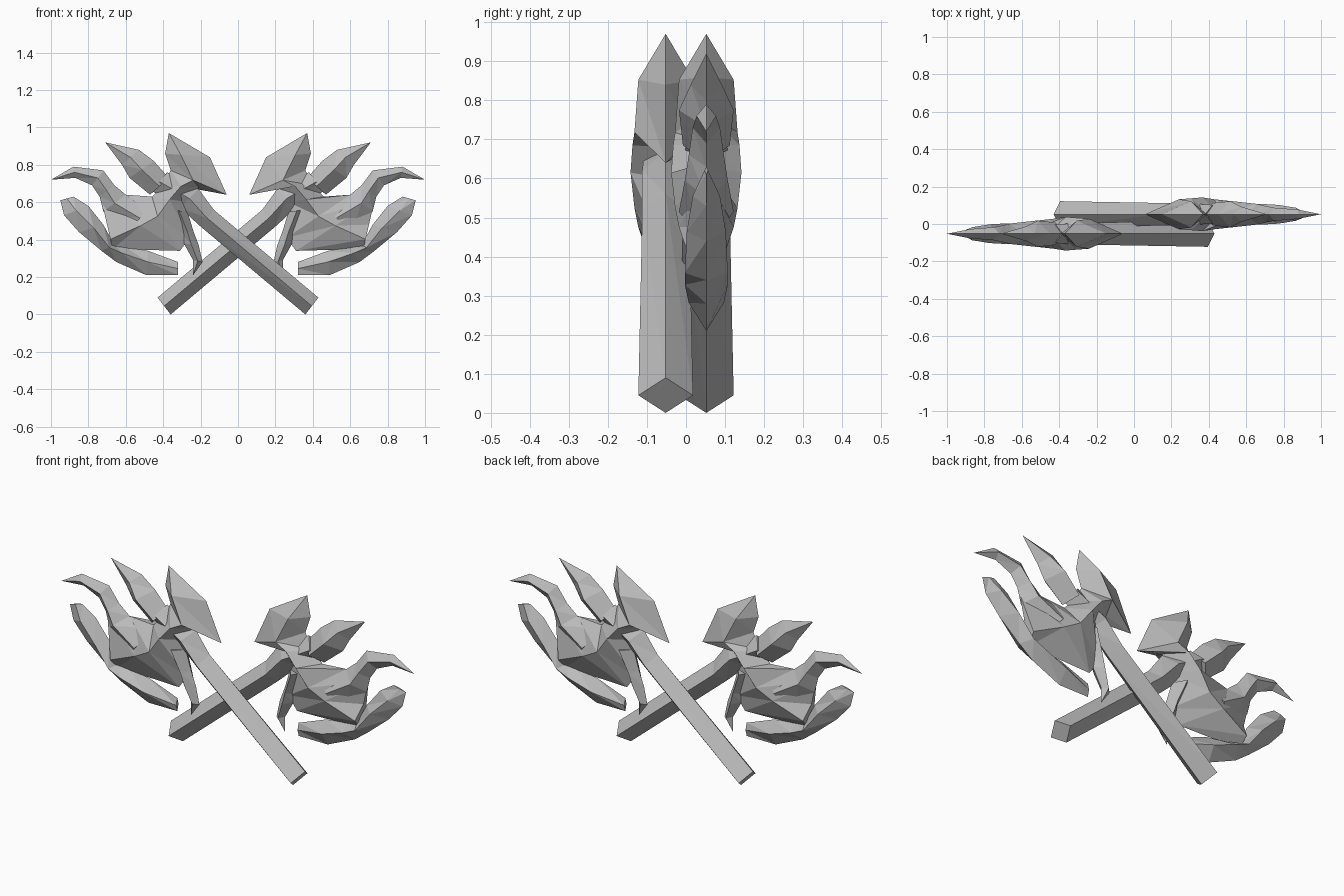
import bpy, bmesh
from mathutils import Vector

cube = bpy.data.objects.get("Cube")
if cube:
    bpy.data.objects.remove(cube, do_unlink=True)

steel = bpy.data.materials.new("plain_grey")
steel.use_nodes = True
grey = (0.5, 0.5, 0.5, 1)
steel.diffuse_color = grey
for node in steel.node_tree.nodes:
    if node.type == 'BSDF_PRINCIPLED':
        node.inputs["Base Color"].default_value = grey

OFFSET = 0.052  # each axe lies this far from the middle plane


def loft(name, stations, side):
    """Loft diamond sections. A station holds the two sharp edge points (x, z),
    the half thickness and the ridge position between the edges, in hundredths."""
    bm = bmesh.new()
    rings = []
    for edge_a, edge_b, half, ridge in stations:
        a = Vector((edge_a[0], 0, edge_a[1])) / 100
        b = Vector((edge_b[0], 0, edge_b[1])) / 100
        middle = a.lerp(b, ridge)
        thick = Vector((0, half / 100, 0))
        ring = []
        for p in (a, middle + thick, b, middle - thick):
            # the second axe is the first one turned half way round z
            ring.append(bm.verts.new((side * p.x, side * (p.y + OFFSET), p.z)))
        rings.append(ring)
    for lower, upper in zip(rings, rings[1:]):
        for i in range(4):
            j = (i + 1) % 4
            # split into triangles for crisp facets
            bm.faces.new((lower[i], lower[j], upper[j]))
            bm.faces.new((lower[i], upper[j], upper[i]))
    bm.faces.new(rings[0])
    bm.faces.new(rings[-1])
    bmesh.ops.remove_doubles(bm, verts=bm.verts, dist=0.0005)
    bmesh.ops.dissolve_degenerate(bm, edges=bm.edges, dist=0.0005)
    bmesh.ops.recalc_face_normals(bm, faces=bm.faces)
    mesh = bpy.data.meshes.new(name)
    bm.to_mesh(mesh)
    bm.free()
    mesh.materials.append(steel)
    obj = bpy.data.objects.new(name, mesh)
    bpy.context.collection.objects.link(obj)
    return obj


# Square shaft set on its corner, widening where it enters the head
handle = [
    ((-43, 9), (-36, 0), 7, .5),
    ((13, 56), (20, 47), 6, .5),
    ((21, 67), (31, 57), 6, .5),
    ((38, 76), (46, 66), 5, .5),
]

# Pointed finial at the far end of the shaft
top_spike = [
    ((37, 73), (47, 64), 6, .5),
    ((45, 82), (58, 73), 7, .5),
    ((53, 88), (62, 80), 4, .5),
    ((71, 92), (71, 92), 0, .5),
]

# Beak behind the shaft, running through the neck into the blade root
head = [
    ((37, 97), (37, 97), 0, .5),
    ((39, 86), (15, 84), 7, .35),
    ((36, 77), (6, 64), 8, .4),
    ((40, 69), (21, 68), 8.5, .5),
    ((46, 63), (27, 60), 9, .5),
    ((60, 64), (26, 41), 8, .5),
    ((73, 61), (31, 34), 7, .5),
    ((70, 48), (67, 35), 4.5, .6),
]

# Upper blade horn sweeping outwards
horn = [
    ((45, 61), (60, 42), 7, .5),
    ((60, 64), (72, 55), 5.5, .5),
    ((66, 69), (74, 63), 4.5, .5),
    ((72, 77), (78, 69), 3.5, .5),
    ((88, 79), (87, 73), 2.5, .5),
    ((100, 72), (100, 72), 0, .5),
]

# Crescent cutting edge below the head
crescent = [
    ((88, 63), (95, 61), 0.5, .5),
    ((80, 58), (93, 53), 3.5, .5),
    ((72, 48), (85, 44), 5, .4),
    ((66, 37), (73, 34), 5.5, .4),
    ((60, 36), (65, 28), 5.5, .4),
    ((48, 34), (49, 21), 4.5, .45),
    ((32, 28), (32, 21), 1, .5),
]

# Small claw hanging beside the shaft
claw = [
    ((36, 56), (27, 55), 6, .5),
    ((30, 43), (24, 45), 4.5, .5),
    ((29, 38), (21, 37), 4, .5),
    ((24, 29), (19, 28), 2.5, .5),
    ((24, 21), (24, 21), 0, .5),
]

parts = {"handle": handle, "top_spike": top_spike, "axe_head": head,
         "blade_horn": horn, "crescent_blade": crescent, "claw": claw}

for prefix, side in (("left", 1), ("right", -1)):
    for part, stations in parts.items():
        loft(prefix + "_" + part, stations, side)
